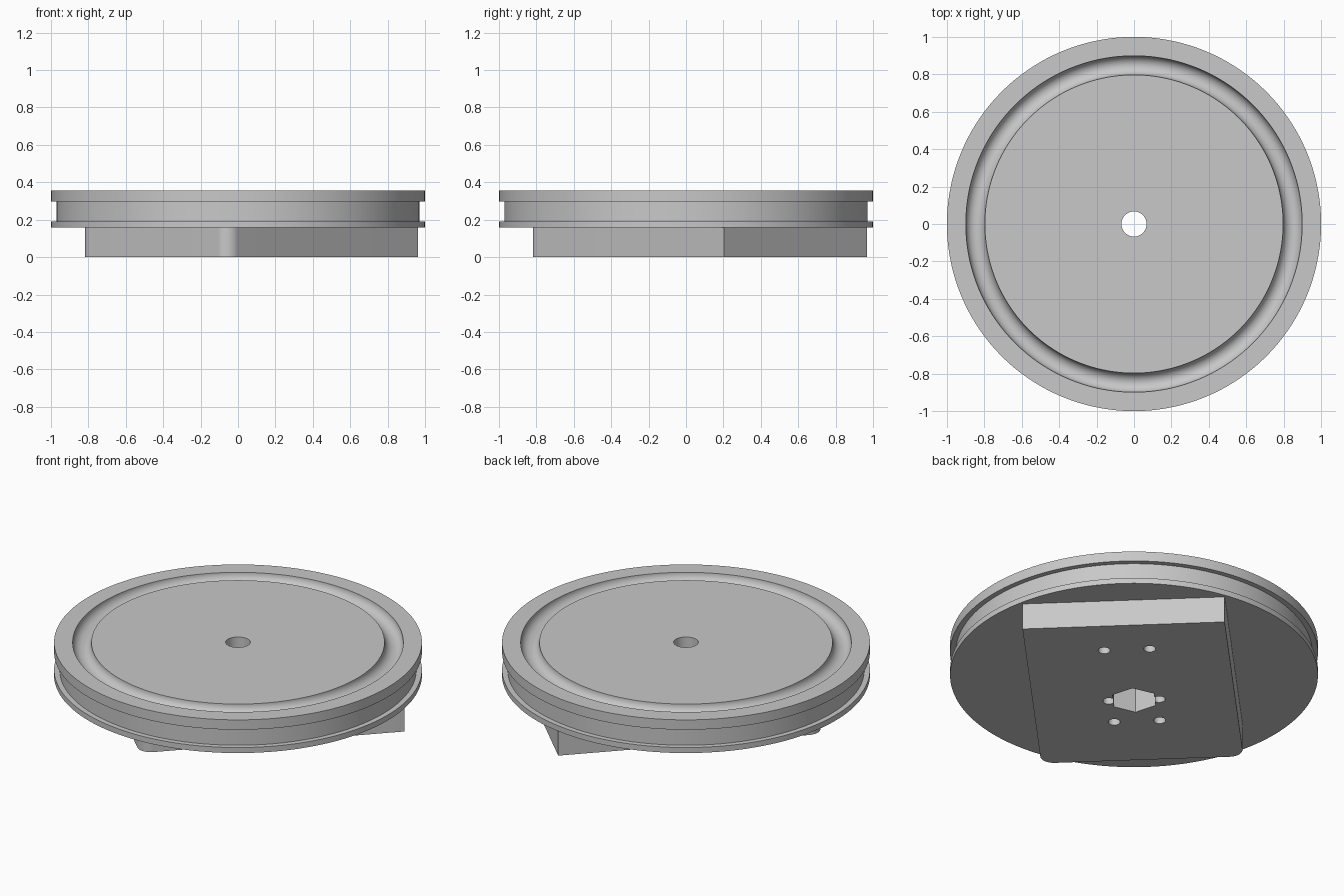
import bpy, bmesh
from math import sin, cos, pi, radians

cube = bpy.data.objects.get("Cube")
if cube:
    bpy.data.objects.remove(cube, do_unlink=True)

grey = bpy.data.materials.new("plain_grey")
grey.use_nodes = True
colour = (0.58, 0.58, 0.58, 1)
grey.diffuse_color = colour
grey.node_tree.nodes["Principled BSDF"].inputs["Base Color"].default_value = colour

BLOCK_TOP, DISC_TOP = 0.157, 0.356
TURN = radians(46)


def make_object(name, bm):
    bmesh.ops.recalc_face_normals(bm, faces=bm.faces)
    mesh = bpy.data.meshes.new(name)
    bm.to_mesh(mesh)
    bm.free()
    mesh.materials.append(grey)
    obj = bpy.data.objects.new(name, mesh)
    bpy.context.collection.objects.link(obj)
    return obj


def lathe(name, profile, steps=144):
    """Revolve a closed (radius, height) profile around z."""
    bm = bmesh.new()
    rings = [[bm.verts.new((r * cos(a), r * sin(a), z)) for r, z in profile]
             for a in (2 * pi * i / steps for i in range(steps))]
    n = len(profile)
    for i in range(steps):
        here, there = rings[i], rings[(i + 1) % steps]
        for j in range(n):
            k = (j + 1) % n
            bm.faces.new((here[j], there[j], there[k], here[k]))
    return make_object(name, bm)


def prism(name, outline, z0, z1):
    """Extrude a flat outline from z0 to z1."""
    bm = bmesh.new()
    face = bm.faces.new([bm.verts.new((x, y, z0)) for x, y in outline])
    top = bmesh.ops.extrude_face_region(bm, geom=[face])["geom"]
    verts = [v for v in top if isinstance(v, bmesh.types.BMVert)]
    bmesh.ops.translate(bm, verts=verts, vec=(0, 0, z1 - z0))
    obj = make_object(name, bm)
    obj.rotation_euler.z = TURN
    return obj


def arc(cx, cy, r, start, end, steps):
    angles = [start + (end - start) * i / steps for i in range(steps + 1)]
    return [(cx + r * cos(a), cy + r * sin(a)) for a in angles]


def smooth(obj):
    bpy.ops.object.select_all(action='DESELECT')
    obj.select_set(True)
    bpy.context.view_layer.objects.active = obj
    bpy.ops.object.shade_smooth_by_angle(angle=radians(30))


# Wheel disc: rim channel, round top groove and centre bore
groove = arc(0.848, DISC_TOP, 0.051, 0, -pi, 20)
disc = lathe("pulley_disc",
             [(0.067, BLOCK_TOP), (1, BLOCK_TOP), (1, 0.19), (0.97, 0.19),
              (0.97, 0.297), (1, 0.297), (1, DISC_TOP)]
             + groove + [(0.067, DISC_TOP)])
smooth(disc)

# Mounting block: two square corners, two rounded ones
END, BACK, HALF, R = 0.815, -0.65, 0.551, 0.075
outline = [(END, -HALF), (END, HALF)]
outline += arc(BACK + R, HALF - R, R, pi / 2, pi, 12)
outline += arc(BACK + R, R - HALF, R, pi, 1.5 * pi, 12)
block = prism("mounting_block", outline, 0, BLOCK_TOP)

# Nut pocket, its two side notches and four screw holes
cuts = [(0, 0, 0.13, 6)]
for side in (-1, 1):
    cuts += [(x, side * y, 0.033, 32) for x, y in ((0, 0.137), (0.55, 0.124), (-0.23, 0.124))]
for x, y, r, sides in cuts:
    ring = arc(x, y, r, 0, 2 * pi, sides)[:-1]
    cutter = prism("hole_cutter", ring, -0.1, 0.3)
    cutter.hide_render = True
    mod = block.modifiers.new("hole", 'BOOLEAN')
    mod.operation, mod.solver, mod.object = 'DIFFERENCE', 'EXACT', cutter
    bpy.context.view_layer.objects.active = block
    bpy.ops.object.modifier_apply(modifier=mod.name)
    bpy.data.objects.remove(cutter, do_unlink=True)
smooth(block)
